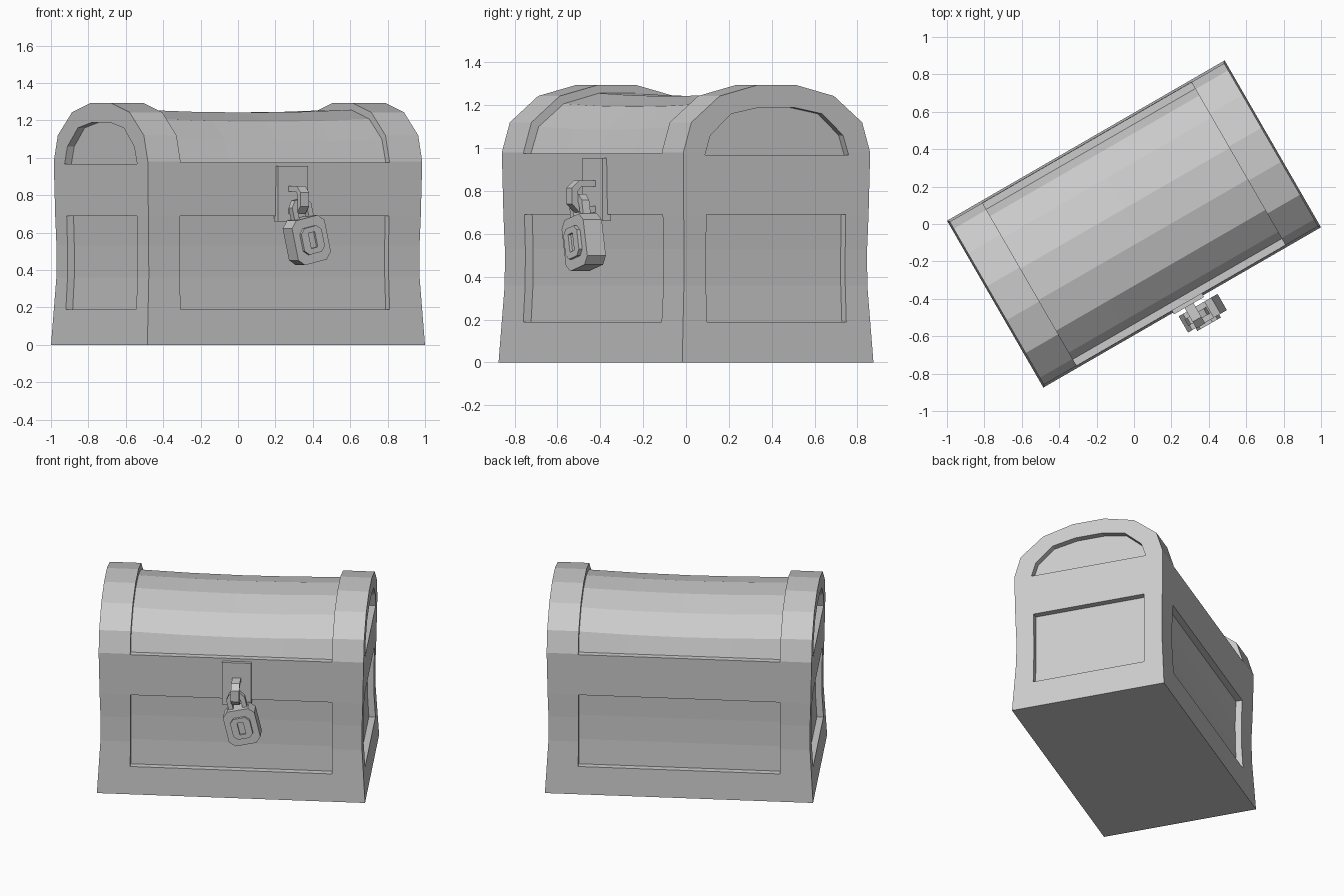
import bpy, bmesh, math
from mathutils import Matrix

if "Cube" in bpy.data.objects:
    bpy.data.objects.remove(bpy.data.objects["Cube"], do_unlink=True)

grey = bpy.data.materials.new("plain_grey")
grey.use_nodes = True
grey.diffuse_color = (0.6, 0.6, 0.6, 1)
grey.node_tree.nodes["Principled BSDF"].inputs["Base Color"].default_value = (0.6, 0.6, 0.6, 1)


def loft(name, rings):
    """Join equal rings of points into a closed solid."""
    bm = bmesh.new()
    rows = [[bm.verts.new(p) for p in ring] for ring in rings]
    n = len(rows[0])
    for a, b in zip(rows, rows[1:]):
        for i in range(n):
            bm.faces.new((a[i], a[(i + 1) % n], b[(i + 1) % n], b[i]))
    bm.faces.new(rows[0][::-1])
    bm.faces.new(rows[-1])
    bmesh.ops.recalc_face_normals(bm, faces=bm.faces)
    me = bpy.data.meshes.new(name)
    bm.to_mesh(me)
    bm.free()
    me.materials.append(grey)
    ob = bpy.data.objects.new(name, me)
    bpy.context.collection.objects.link(ob)
    return ob


def prism(name, outline, stations, axis, sag=0):
    """Extrude an (across, z) outline along x or y; sag lowers the middle."""
    rings = []
    for s in stations:
        drop = sag * (1 - (s / stations[-1]) ** 2) if sag else 0
        rings.append([(s, p, z - (drop if 1 < z < 1.4 else 0)) if axis == "x" else (p, s, z)
                      for p, z in outline])
    return loft(name, rings)


def mirrored(half):
    """Complete a symmetric open arch from its right half, listed bottom to top."""
    return [(-p, z) for p, z in half] + half[::-1]


def chamfered(w, h, c):
    return [(-w, -h + c), (-w + c, -h), (w - c, -h), (w, -h + c),
            (w, h - c), (w - c, h), (-w + c, h), (-w, h - c)]


def cut(target, cutter):
    cutter.hide_render = True
    m = target.modifiers.new("cut", "BOOLEAN")
    m.operation, m.solver, m.object = "DIFFERENCE", "EXACT", cutter
    bpy.context.view_layer.objects.active = target
    bpy.ops.object.modifier_apply(modifier=m.name)
    bpy.data.objects.remove(cutter, do_unlink=True)


# Chest shell: pinched box below, faceted barrel lid above (z, half length, half depth)
LEVELS = [(0, .857, .515), (.36, .836, .494), (.53, .836, .493), (.69, .841, .498),
          (.98, .847, .503), (1.12, .847, .460), (1.243, .847, .308), (1.294, .847, .105)]
chest = loft("chest", [[(-a, -b, z), (a, -b, z), (a, b, z), (-a, b, z)] for z, a, b in LEVELS])

# Recessed lid between the two end bands
BAND, DEEP = .645, .042
arch = mirrored([(.463, .975), (.421, 1.10), (.286, 1.207), (.097, 1.256)])
cut(chest, prism("lid_cutter", [(-.7, .975)] + arch + [(.7, .975), (.7, 1.5), (-.7, 1.5)],
                 [BAND * t for t in (-1, -.5, 0, .5, 1)], "x", sag=.014))

# Recessed wall panels, floors parallel to the pinched walls
PANEL = [(.19, .846, .504)] + LEVELS[1:4]
for s in (-1, 1):
    long_side = [(s * (b - DEEP), z) for z, a, b in PANEL] + [(s, .69), (s, .19)]
    cut(chest, prism("long_panel_cutter", long_side, (-BAND, BAND), "x"))
    end_side = [(s * (a - DEEP), z) for z, a, b in PANEL] + [(s, .69), (s, .19)]
    cut(chest, prism("end_panel_cutter", end_side, (-.375, .375), "y"))
    # Arched recess in each end of the lid
    end_arch = mirrored([(.387, .968), (.357, 1.06), (.245, 1.16), (.09, 1.19)])
    cut(chest, prism("end_arch_cutter", end_arch, sorted((s * .805, s)), "x"))

# Lock plate and the staple through which the shackle hangs
U = .037
plate = prism("lock_plate", [(U - .093, .66), (U + .093, .66), (U + .093, .955), (U - .093, .955)],
              (-.525, -.48), "y")
staple = prism("staple", [(-.515, .85), (-.61, .85), (-.65, .815), (-.65, .74), (-.61, .70), (-.515, .70),
                          (-.515, .73), (-.60, .73), (-.62, .75), (-.62, .80), (-.60, .82), (-.515, .82)],
               (U - .027, U + .027), "x")

# Padlock, built upright around its own centre and then tilted
body = prism("padlock_body", chamfered(.103, .122, .035), (-.05, .05), "y")
keyplate = prism("padlock_keyplate", chamfered(.064, .072, .026), (-.068, -.045), "y")
cut(keyplate, prism("keyhole_cutter", chamfered(.02, .042, .002), (-.1, -.054), "y"))
shackle = prism("padlock_shackle", mirrored([(.06, .11), (.06, .19), (.035, .225)])
                + mirrored([(.03, .11), (.03, .175), (.018, .195)])[::-1], (-.02, .02), "y")
tilt = Matrix.Translation((.08, -.597, .56)) @ Matrix.Rotation(math.radians(-13), 4, "Y")
for part in (body, keyplate, shackle):
    part.data.transform(tilt)

# Turn the whole chest on its base
for part in (chest, plate, staple, body, keyplate, shackle):
    part.data.transform(Matrix.Rotation(math.radians(30), 4, "Z"))
